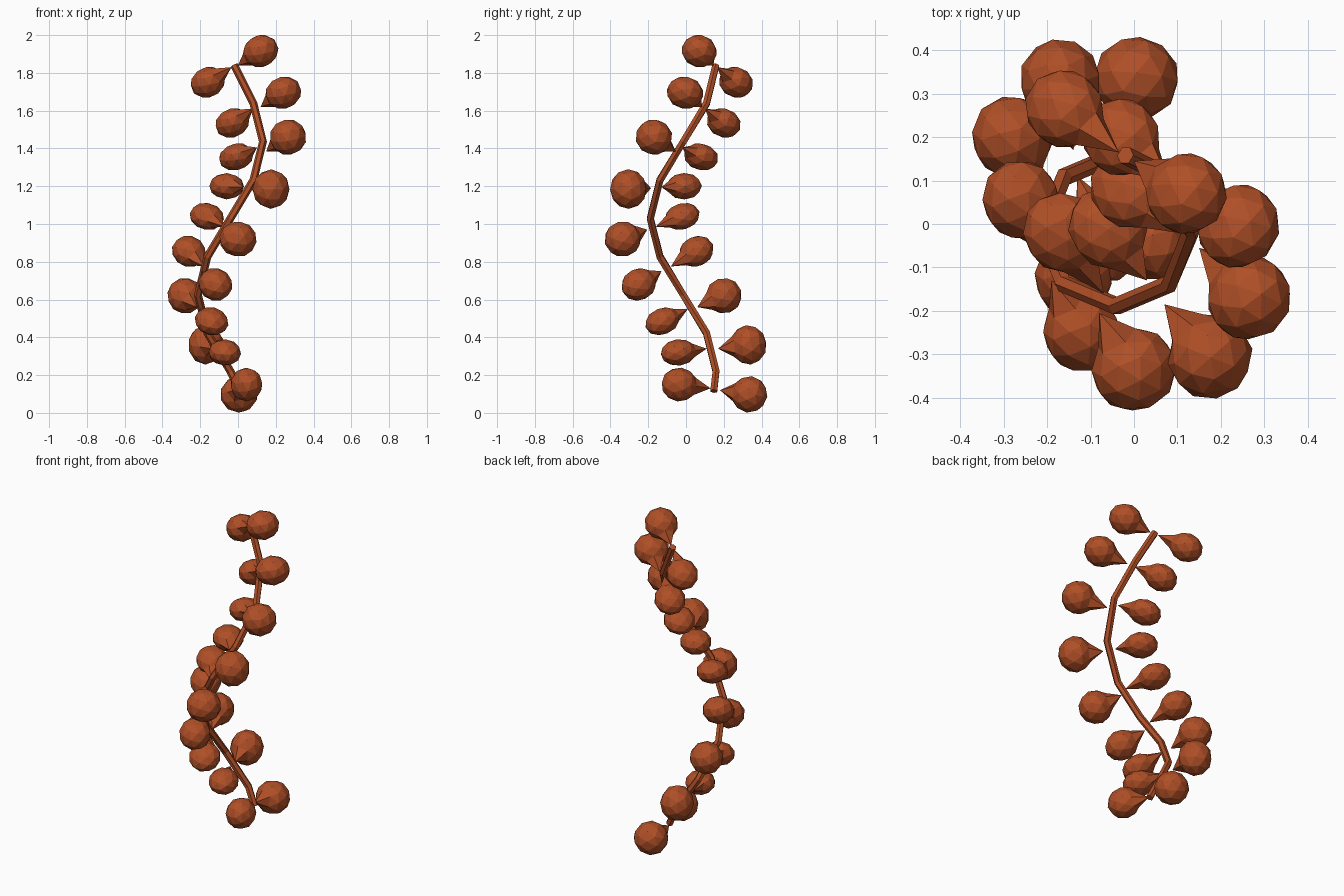
import bpy, bmesh, math
from mathutils import Vector, Matrix

if "Cube" in bpy.data.objects:
    bpy.data.objects.remove(bpy.data.objects["Cube"])

mat = bpy.data.materials.new("rust brown")
mat.diffuse_color = (0.43, 0.078, 0.02, 1)
mat.use_nodes = True
mat.node_tree.nodes["Principled BSDF"].inputs["Base Color"].default_value = mat.diffuse_color

# Spiral stem: a bevelled curve, one joint every 45 degrees
pts = []
for i in range(9):
    a = math.radians(90 - 45 * i)
    pts.append((-0.04 + 0.172 * math.cos(a), -0.015 + 0.174 * math.sin(a), 1.84 - 0.2025 * i))
pts[-1] = (-0.04, 0.159, 0.22)
pts.append((0.01, 0.147, 0.115))
pts[0] = (-0.02, 0.158, 1.84)

bm = bmesh.new()
SIDES, RAD = 6, 0.021
rings = []
for i, p in enumerate(pts):
    d = Vector(pts[min(i + 1, len(pts) - 1)]) - Vector(pts[max(i - 1, 0)])
    d.normalize()
    u = d.cross(Vector((0, 1, 0))).normalized()
    v = d.cross(u)
    rings.append([bm.verts.new(Vector(p) + RAD * (u * math.cos(t) + v * math.sin(t)))
                  for t in (2 * math.pi * k / SIDES for k in range(SIDES))])
for r0, r1 in zip(rings, rings[1:]):
    for k in range(SIDES):
        bm.faces.new((r0[k], r0[(k + 1) % SIDES], r1[(k + 1) % SIDES], r1[k]))
bm.faces.new(rings[0])
bm.faces.new(rings[-1])
bmesh.ops.recalc_face_normals(bm, faces=bm.faces)
me = bpy.data.meshes.new("stem")
bm.to_mesh(me)
bm.free()
me.materials.append(mat)
bpy.context.collection.objects.link(bpy.data.objects.new("stem", me))


# Teardrop bud: icosphere with its lower pole drawn out to a point
def bud(name, tip, centre, w, h):
    tip, centre = Vector(tip), Vector(centre)
    axis = centre - tip
    length = axis.length
    axis.normalize()
    side = axis.cross(Vector((0, 0, 1))).normalized()
    up = side.cross(axis)
    bm = bmesh.new()
    bmesh.ops.create_icosphere(bm, subdivisions=2, radius=1)
    for v in bm.verts:
        x, y, z = v.co
        if z < -0.99:
            along = -length
        else:
            along = z * 0.097
        v.co = centre + axis * along + side * (x * w / 2) + up * (y * h / 2)
    bmesh.ops.recalc_face_normals(bm, faces=bm.faces)
    me = bpy.data.meshes.new(name)
    bm.to_mesh(me)
    bm.free()
    me.materials.append(mat)
    bpy.context.collection.objects.link(bpy.data.objects.new(name, me))


# Tip, round centre, width, height for each bud, top to bottom
outer = [
    ((0.00, .145, 1.84), (.12, .07, 1.915), .19, .17),
    ((.12, .085, 1.62), (.24, -.005, 1.695), .20, .17),
    ((.15, -.055, 1.385), (.265, -.17, 1.46), .20, .19),
    ((.07, -.185, 1.19), (.175, -.305, 1.185), .20, .21),
    ((-.08, -.205, .97), (0, -.335, .92), .20, .19),
    ((-.19, -.13, .75), (-.12, -.25, .68), .18, .17),
    ((-.20, .01, .55), (-.14, -.125, .485), .18, .14),
    ((-.13, .11, .34), (-.07, -.04, .32), .17, .14),
    ((0.0, .13, .13), (.045, -.035, .15), .17, .18)]
inner = [
    ((-.035, .165, 1.83), (-.16, .265, 1.75), .18, .16),
    ((.08, .10, 1.61), (-.03, .20, 1.535), .18, .15),
    ((.10, -.02, 1.405), (-.01, .08, 1.355), .18, .14),
    ((.03, -.13, 1.195), (-.06, -.01, 1.20), .18, .14),
    ((-.07, -.16, .985), (-.165, -.02, 1.04), .18, .14),
    ((-.18, -.08, .775), (-.26, .055, .855), .18, .16),
    ((-.22, .06, .56), (-.28, .20, .62), .19, .19),
    ((-.14, .17, .34), (-.17, .33, .36), .19, .21),
    ((-.01, .18, .12), (.005, .335, .098), .20, .195)]
for label, group in (("outer_bud", outer), ("inner_bud", inner)):
    for n, args in enumerate(group):
        bud(f"{label}_{n + 1}", *args)
